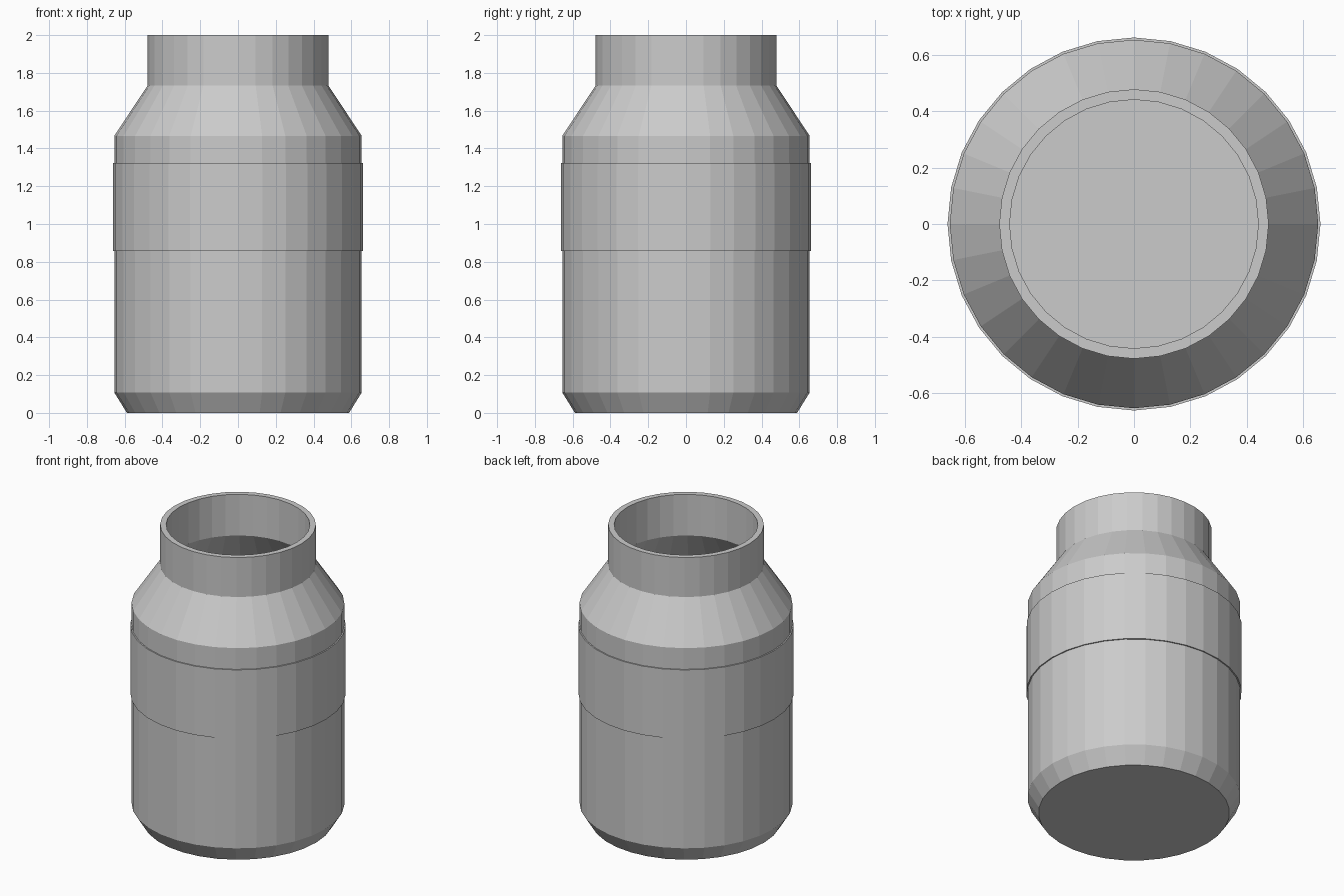
import bpy, bmesh, math

if "Cube" in bpy.data.objects:
    bpy.data.objects.remove(bpy.data.objects["Cube"])

SIDES = 32


def revolve(name, profile):
    """Spin an (r, z) profile around z; points with r = 0 are not needed, caps are separate."""
    bm = bmesh.new()
    rings = []
    for r, z in profile:
        rings.append([bm.verts.new((r * math.cos(2 * math.pi * i / SIDES),
                                    r * math.sin(2 * math.pi * i / SIDES), z))
                      for i in range(SIDES)])
    for a, b in zip(rings, rings[1:]):
        for i in range(SIDES):
            j = (i + 1) % SIDES
            bm.faces.new((a[i], a[j], b[j], b[i]))
    return bm, rings


def finish(name, bm):
    mesh = bpy.data.meshes.new(name)
    bm.to_mesh(mesh)
    bm.free()
    obj = bpy.data.objects.new(name, mesh)
    bpy.context.collection.objects.link(obj)
    return obj


# Hollow jar: outer wall up to the rim, then inner wall down to the floor
jar_profile = [
    (0.588, 0.0), (0.655, 0.108), (0.655, 1.467), (0.479, 1.732), (0.479, 2.0),
    (0.442, 2.0), (0.442, 1.721), (0.618, 1.456), (0.618, 0.118), (0.568, 0.037),
]
bm, rings = revolve("jar", jar_profile)
bm.faces.new(list(reversed(rings[0])))   # underside
bm.faces.new(rings[-1])                  # inside floor
finish("jar", bm)

# Thin label band wrapped around the body
bm, rings = revolve("label_band", [(0.655, 0.856), (0.663, 0.856),
                                   (0.663, 1.323), (0.655, 1.323)])
finish("label_band", bm)
